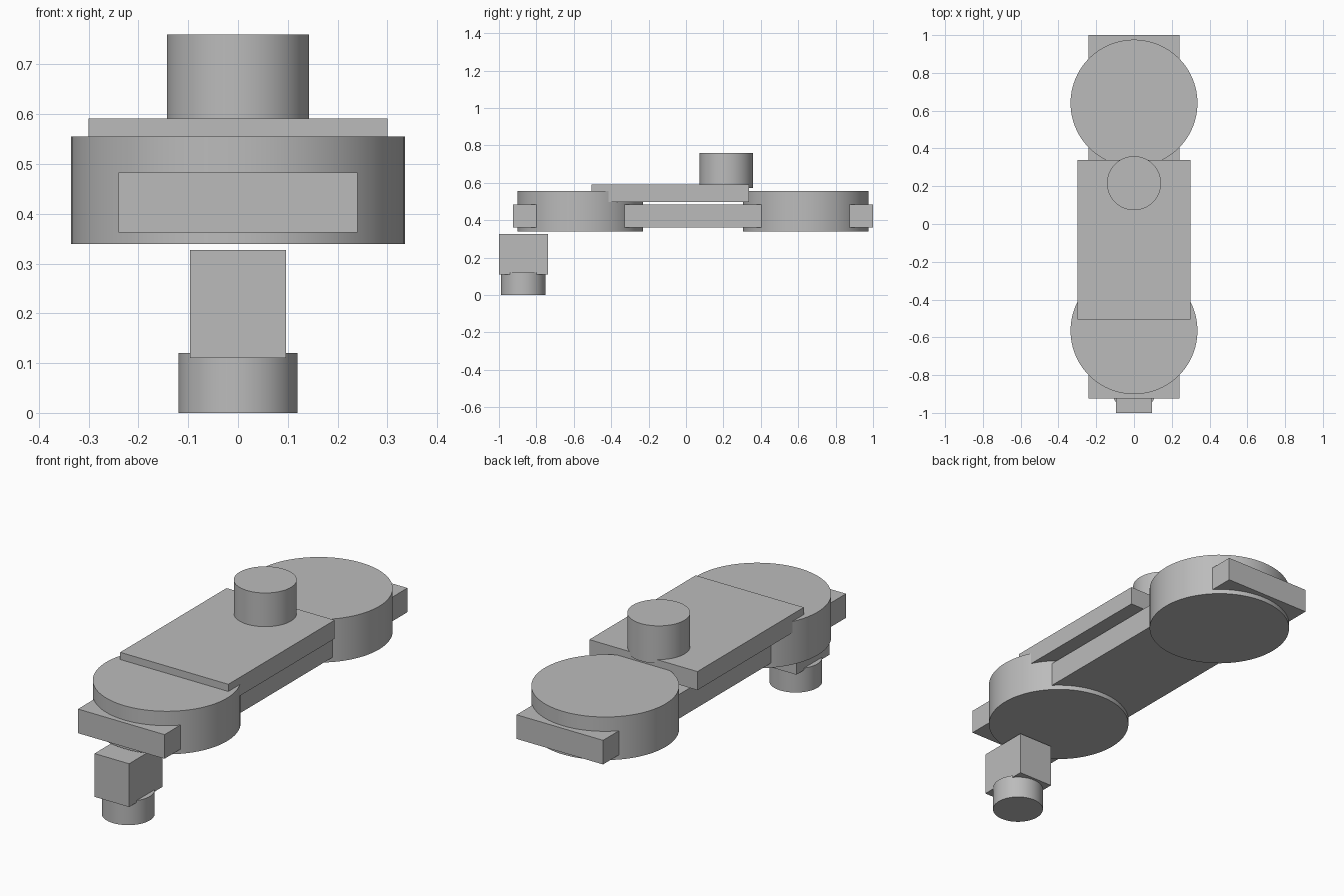
import bpy
import math

cube = bpy.data.objects.get("Cube")
if cube:
    bpy.data.objects.remove(cube, do_unlink=True)

GREY = (0.5, 0.5, 0.5, 1.0)
grey = bpy.data.materials.new("plain_grey")
grey.use_nodes = True
grey.diffuse_color = GREY
grey.node_tree.nodes["Principled BSDF"].inputs["Base Color"].default_value = GREY


def finish(name):
    obj = bpy.context.object
    obj.name = name
    obj.data.materials.append(grey)
    return obj


def box(name, width, y0, y1, z0, z1):
    """Box centred on x, spanning the given y and z ranges."""
    bpy.ops.mesh.primitive_cube_add(size=1, location=(0, (y0 + y1) / 2, (z0 + z1) / 2))
    obj = finish(name)
    obj.scale = (width, y1 - y0, z1 - z0)
    bpy.ops.object.transform_apply(location=False, rotation=False, scale=True)


def disc(name, radius, y, z0, z1):
    """Smooth upright cylinder centred on x."""
    bpy.ops.mesh.primitive_cylinder_add(vertices=96, radius=radius, depth=z1 - z0,
                                        location=(0, y, (z0 + z1) / 2))
    finish(name)
    bpy.ops.object.shade_smooth_by_angle(angle=math.radians(30))


# Long bar running through both round housings
box("long_bar", 0.48, -0.925, 1.0, 0.362, 0.483)
for name, y in (("front_housing", -0.565), ("back_housing", 0.64)):
    disc(name, 0.336, y, 0.339, 0.555)

# Cover plate with the knob on top
box("cover_plate", 0.60, -0.505, 0.338, 0.498, 0.591)
disc("top_knob", 0.143, 0.216, 0.572, 0.76)

# Block and round foot under the front end
box("front_block", 0.192, -1.0, -0.737, 0.11, 0.327)
disc("round_foot", 0.12, -0.87, 0.0, 0.12)
